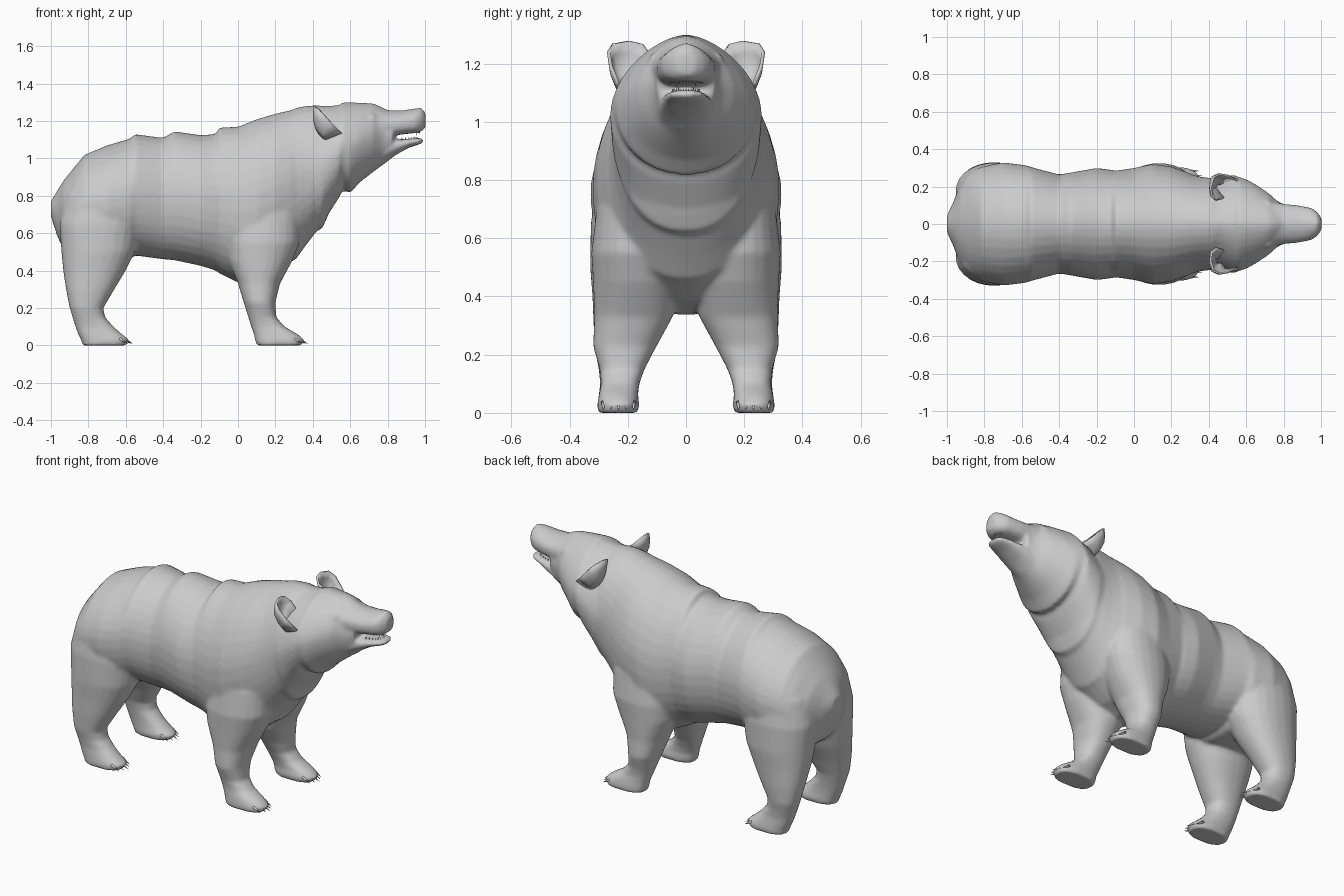
import bpy, bmesh, math
from mathutils import Vector


def ring(bm, place, n, top, low):
    """Egg-like superellipse ring; place(c, s) maps unit coordinates to a point."""
    vs = []
    for i in range(n):
        a = 2 * math.pi * (i + 0.5) / n
        c, s = math.cos(a), math.sin(a)
        e = 2 / (top if s > 0 else low)
        vs.append(bm.verts.new(place(math.copysign(abs(c) ** e, c),
                                     math.copysign(abs(s) ** e, s))))
    return vs


def skin(bm, rings):
    for a, b in zip(rings, rings[1:]):
        n = len(a)
        for i in range(n):
            bm.faces.new((a[i], a[(i + 1) % n], b[(i + 1) % n], b[i]))
    bm.faces.new(rings[0][::-1])
    bm.faces.new(rings[-1])


def loft_x(bm, stations, n, top, low):
    """Stations: x, bottom z, top z, half width."""
    skin(bm, [ring(bm, lambda c, s: (x, w * c, (b + t) / 2 + (t - b) / 2 * s), n, top, low)
              for x, b, t, w in stations])


def loft_leg(bm, stations, side, n=24):
    """Stations: z, back x, front x, inner y, outer y; rounder towards the top."""
    skin(bm, [ring(bm, lambda c, s: ((p + q) / 2 + (q - p) / 2 * c,
                                     side * ((u + v) / 2 + (v - u) / 2 * s), z),
                   n, 2.4 - .5 * z, 2.4 - .5 * z)
              for z, p, q, u, v in stations])


def finish(bm, name):
    bmesh.ops.recalc_face_normals(bm, faces=bm.faces)
    me = bpy.data.meshes.new(name)
    bm.to_mesh(me)
    bm.free()
    ob = bpy.data.objects.new(name, me)
    bpy.context.collection.objects.link(ob)
    for p in me.polygons:
        p.use_smooth = True
    return ob


def spike(bm, base, tip, r):
    base, tip = Vector(base), Vector(tip)
    d = tip - base
    m = d.to_track_quat('Z', 'Y').to_matrix().to_4x4()
    m.translation = (base + tip) / 2
    bmesh.ops.create_cone(bm, cap_ends=True, segments=6, radius1=r, radius2=0,
                          depth=d.length, matrix=m)


# Torso and neck
torso = [
    (-1.0, .69, .77, .045), (-.965, .58, .83, .12), (-.93, .51, .885, .215),
    (-.87, .46, .96, .285), (-.82, .45, 1.02, .305), (-.70, .45, 1.07, .33),
    (-.58, .46, 1.105, .315), (-.55, .48, 1.13, .305), (-.40, .46, 1.11, .265),
    (-.34, .455, 1.145, .275), (-.20, .425, 1.125, .30), (-.12, .40, 1.13, .29),
    (-.10, .385, 1.165, .285), (0, .335, 1.17, .30), (.10, .345, 1.21, .322),
    (.20, .385, 1.24, .308), (.29, .45, 1.26, .275), (.31, .46, 1.27, .265),
    (.36, .53, 1.28, .252), (.42, .61, 1.283, .245), (.45, .625, 1.27, .24),
    (.48, .69, 1.24, .22)]
# Skull and throat
head = [
    (.40, .62, 1.285, .245), (.45, .64, 1.283, .255), (.47, .68, 1.28, .257),
    (.54, .79, 1.285, .262),
    (.56, .83, 1.30, .252), (.60, .815, 1.30, .24), (.65, .87, 1.298, .212),
    (.72, .925, 1.295, .165), (.76, .955, 1.28, .128), (.79, .975, 1.262, .11),
    (.83, 1.01, 1.256, .10)]
# Muzzle halves, with the mouth open between them
upper_jaw = [(.74, 1.10, 1.275, .12), (.80, 1.115, 1.258, .108), (.88, 1.128, 1.257, .10),
             (.95, 1.136, 1.268, .086), (.98, 1.143, 1.272, .064), (1.003, 1.163, 1.245, .032)]
lower_jaw = [(.76, .955, 1.11, .10), (.84, 1.015, 1.10, .09), (.91, 1.055, 1.105, .076),
             (.97, 1.075, 1.109, .058), (.99, 1.083, 1.106, .03)]
# Legs with paws
front_leg = [
    (0, .10, .34, .165, .305), (.03, .09, .355, .16, .305), (.06, .085, .32, .165, .30),
    (.10, .07, .25, .16, .292), (.15, .055, .205, .142, .297), (.23, .03, .20, .10, .32),
    (.33, .0, .225, .045, .315), (.45, -.05, .29, .02, .32), (.55, -.06, .33, .02, .326),
    (.70, -.04, .33, .05, .308), (.85, .0, .27, .08, .26)]
rear_leg = [
    (0, -.83, -.60, .165, .305), (.03, -.84, -.58, .16, .305), (.06, -.855, -.62, .165, .30),
    (.10, -.87, -.665, .165, .295), (.15, -.885, -.71, .16, .30), (.20, -.90, -.72, .15, .31),
    (.30, -.92, -.66, .11, .318), (.40, -.935, -.60, .06, .322), (.50, -.945, -.55, .02, .33),
    (.65, -.955, -.52, .02, .328), (.80, -.92, -.55, .05, .305), (.93, -.84, -.60, .1, .24)]

bm = bmesh.new()
loft_x(bm, torso, 36, 1.88, 2.2)
loft_x(bm, head, 36, 1.65, 2.1)
loft_x(bm, upper_jaw, 20, 1.75, 3)
loft_x(bm, lower_jaw, 20, 3, 1.9)
for side in (-1, 1):
    loft_leg(bm, front_leg, side)
    loft_leg(bm, rear_leg, side)
    # brow ridge
    res = bmesh.ops.create_uvsphere(bm, u_segments=12, v_segments=8, radius=.03)
    bmesh.ops.translate(bm, verts=res['verts'], vec=(.715, side * .10, 1.21))
body = finish(bm, "bear_body")

# Fuse the overlapping volumes into one hide
rm = body.modifiers.new("fuse", 'REMESH')
rm.mode = 'VOXEL'
rm.voxel_size = 0.009
rm.use_smooth_shade = True
sm = body.modifiers.new("soften", 'SMOOTH')
sm.factor = 0.5
sm.iterations = 12

# Cupped ears, opening forward
rim = [(.555, .235, 1.135), (.50, .258, 1.19), (.455, .266, 1.24), (.425, .25, 1.268),
       (.41, .195, 1.278), (.415, .15, 1.268), (.44, .13, 1.24), (.48, .14, 1.21)]
for side, name in ((-1, "right_ear"), (1, "left_ear")):
    bm = bmesh.new()
    root = Vector((.445, .20, 1.09))
    rows = []
    for k in range(5):
        t = k / 4
        row = []
        for p in rim:
            q = root.lerp(Vector(p), 0.2 + 0.8 * t)
            q += Vector((-.016, .012, -.005)) * math.sin(math.pi * t)
            row.append(bm.verts.new((q.x, side * q.y, q.z)))
        rows.append(row)
    for a, b in zip(rows, rows[1:]):
        for i in range(len(rim) - 1):
            bm.faces.new((a[i], a[i + 1], b[i + 1], b[i]))
    ear = finish(bm, name)
    so = ear.modifiers.new("thickness", 'SOLIDIFY')
    so.thickness = 0.012
    so.offset = 0

# Claws, five per paw
bm = bmesh.new()
for side in (-1, 1):
    for toe in (.325, -.61):
        for i in range(5):
            y = side * (.18 + .026 * i)
            back = .010 * abs(i - 2) ** 1.3
            spike(bm, (toe - back, y, .035), (toe + .05 - back, y, .008), .009)
finish(bm, "claws")

# Teeth around both jaws
bm = bmesh.new()
for i in range(-7, 8):
    a = i / 7 * math.radians(75)
    x, y = .86 + .11 * math.cos(a), .06 * math.sin(a)
    size = .016 if abs(i) == 3 else .009
    spike(bm, (x, y, 1.152), (x, y, 1.138 - size), .006)
    spike(bm, (x - .012, y * .8, 1.095), (x - .012, y * .8, 1.106 + size), .006)
finish(bm, "teeth")
